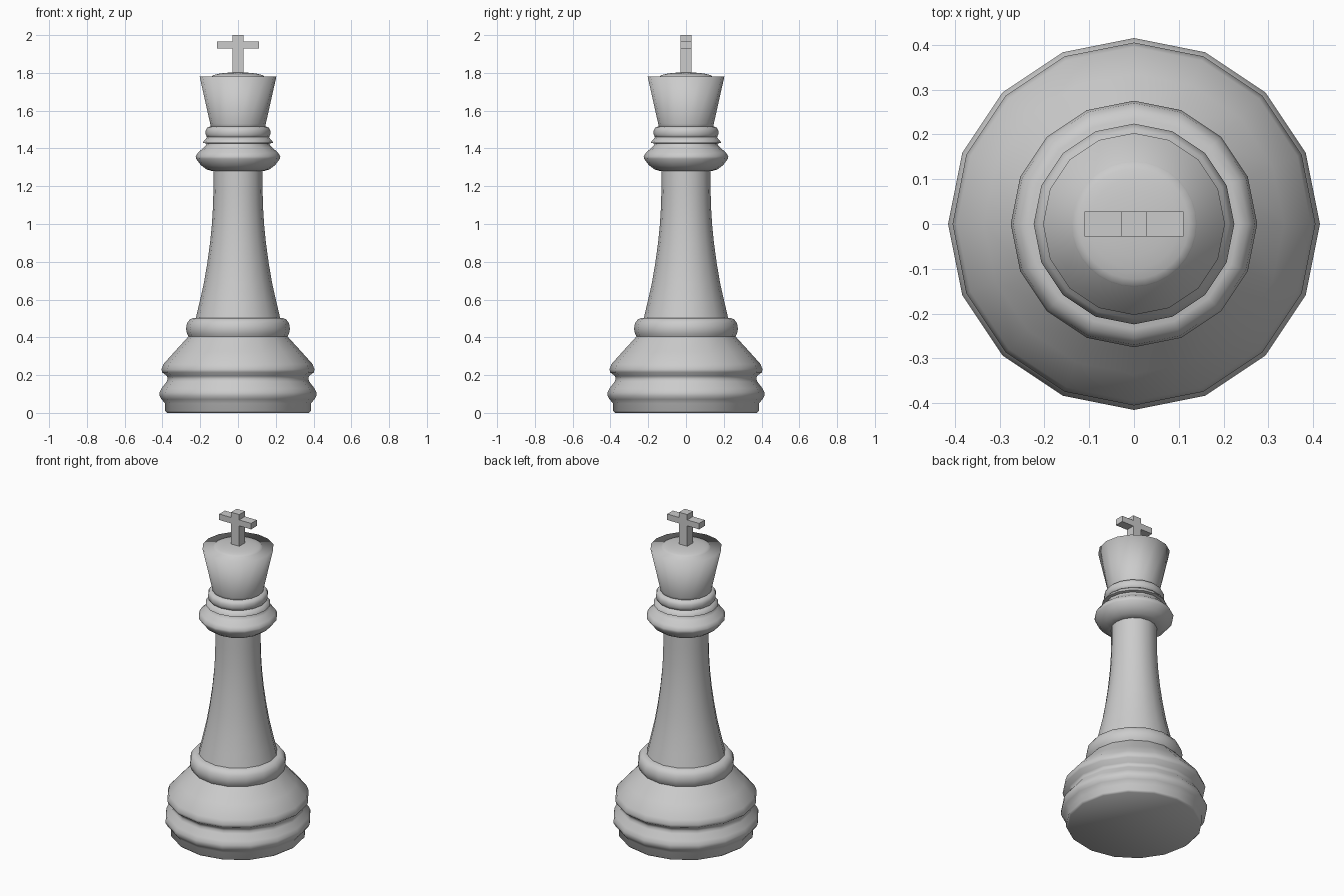
import bpy, bmesh, math

if "Cube" in bpy.data.objects:
    bpy.data.objects.remove(bpy.data.objects["Cube"])

SIDES = 16


def lathe(name, profile, sides=SIDES, angle=60):
    """Revolve an (r, z) profile around z, capping both ends."""
    bm = bmesh.new()
    rings = []
    for r, z in profile:
        rings.append([bm.verts.new((r * math.cos(2 * math.pi * i / sides),
                                    r * math.sin(2 * math.pi * i / sides), z))
                      for i in range(sides)])
    for a, b in zip(rings, rings[1:]):
        for i in range(sides):
            j = (i + 1) % sides
            bm.faces.new((a[i], a[j], b[j], b[i]))
    bm.faces.new(rings[0][::-1])
    bm.faces.new(rings[-1])
    mesh = bpy.data.meshes.new(name)
    bm.to_mesh(mesh)
    bm.free()
    obj = bpy.data.objects.new(name, mesh)
    bpy.context.collection.objects.link(obj)
    bpy.ops.object.select_all(action='DESELECT')
    obj.select_set(True)
    bpy.context.view_layer.objects.active = obj
    bpy.ops.object.shade_smooth_by_angle(angle=math.radians(angle))
    return obj


# Stepped base with two rounded mouldings and a shoulder ring
lathe("base", [
    (0.375, 0), (0.386, 0.01), (0.386, 0.05), (0.405, 0.072), (0.415, 0.09),
    (0.415, 0.108), (0.405, 0.13), (0.378, 0.165), (0.372, 0.18), (0.376, 0.195),
    (0.402, 0.215), (0.405, 0.23), (0.395, 0.258), (0.335, 0.325), (0.262, 0.405),
    (0.27, 0.42), (0.275, 0.445), (0.27, 0.475), (0.255, 0.495), (0.235, 0.503)])

# Tapering stem
lathe("stem", [
    (0.226, 0.49), (0.205, 0.58), (0.182, 0.68), (0.163, 0.79), (0.148, 0.9),
    (0.138, 1.0), (0.132, 1.1), (0.13, 1.2), (0.13, 1.3)])

# Wide collar below the head
lathe("collar", [
    (0.135, 1.28), (0.165, 1.288), (0.195, 1.31), (0.222, 1.345), (0.224, 1.358),
    (0.212, 1.378), (0.18, 1.405), (0.168, 1.42), (0.168, 1.43)])

# Thin flared disc and rounded neck ring
lathe("neck_disc", [(0.165, 1.425), (0.185, 1.43), (0.183, 1.437), (0.163, 1.46)])
lathe("neck_ring", [
    (0.15, 1.452), (0.165, 1.46), (0.171, 1.475), (0.171, 1.495),
    (0.163, 1.51), (0.145, 1.517)])

# Flared head, fully smooth over the rim
lathe("head", [(0.143, 1.5), (0.147, 1.53), (0.203, 1.78)], angle=180)

# Low dome on the head
lathe("dome", [(0.142 * math.cos(t), 1.777 + 0.026 * math.sin(t))
               for t in [math.radians(a) for a in (0, 15, 30, 45, 60, 75, 88)]], sides=32)

# Cross: one outline extruded along y
w, arm, low, high = 0.028, 0.11, 1.93, 1.967
half = [(w, 1.79), (w, low), (arm, low), (arm, high), (w, high), (w, 2.0)]
outline = half + [(-x, z) for x, z in reversed(half)]
bm = bmesh.new()
face = bm.faces.new([bm.verts.new((x, -w, z)) for x, z in outline])
ext = bmesh.ops.extrude_face_region(bm, geom=[face], use_keep_orig=True)
bmesh.ops.translate(bm, vec=(0, 2 * w, 0),
                    verts=[v for v in ext["geom"] if isinstance(v, bmesh.types.BMVert)])
bmesh.ops.recalc_face_normals(bm, faces=bm.faces)
mesh = bpy.data.meshes.new("cross")
bm.to_mesh(mesh)
bm.free()
bpy.context.collection.objects.link(bpy.data.objects.new("cross", mesh))
